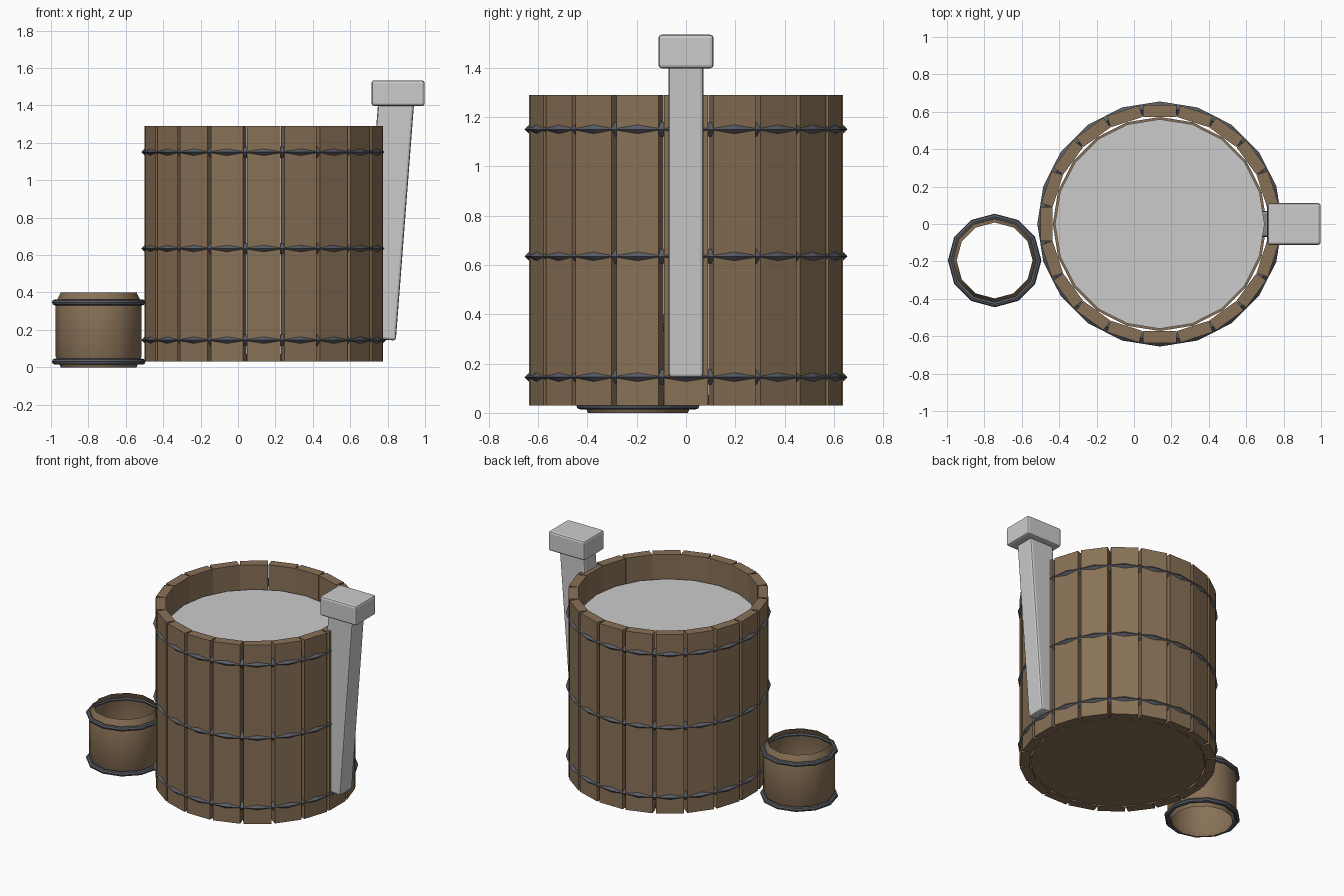
import bpy, bmesh, math
from mathutils import Matrix, Vector

if "Cube" in bpy.data.objects:
    bpy.data.objects.remove(bpy.data.objects["Cube"])

TUB = Vector((0.138, 0, 0))
PAIL = Vector((-0.745, -0.195, 0))
STAVES = 20


def material(name, color):
    m = bpy.data.materials.new(name)
    m.diffuse_color = (*color, 1)
    m.use_nodes = True
    m.node_tree.nodes["Principled BSDF"].inputs["Base Color"].default_value = m.diffuse_color
    return m


wood = material("wood", (0.25, 0.165, 0.095))
iron = material("iron", (0.10, 0.11, 0.13))


def add_object(name, bm, mat=None, smooth=False):
    bmesh.ops.recalc_face_normals(bm, faces=bm.faces)
    me = bpy.data.meshes.new(name)
    bm.to_mesh(me)
    bm.free()
    ob = bpy.data.objects.new(name, me)
    bpy.context.collection.objects.link(ob)
    if mat:
        me.materials.append(mat)
    if smooth:
        bpy.ops.object.select_all(action='DESELECT')
        ob.select_set(True)
        bpy.context.view_layer.objects.active = ob
        bpy.ops.object.shade_smooth_by_angle(angle=math.radians(35))
    return ob


def box(bm, lo, hi, matrix=Matrix()):
    lo, hi = Vector(lo), Vector(hi)
    size = Matrix.Diagonal((*(hi - lo), 1))
    bmesh.ops.create_cube(bm, size=1, matrix=matrix @ Matrix.Translation((lo + hi) / 2) @ size)


def lathe(name, profile, sides, centre, mat, closed=False, smooth=False):
    bm = bmesh.new()
    rings = [[bm.verts.new(centre + Vector((r * math.cos(a), r * math.sin(a), z)))
              for a in (2 * math.pi * i / sides for i in range(sides))] for r, z in profile]
    pairs = list(zip(rings, rings[1:] + rings[:1]))
    for a, b in pairs if closed else pairs[:-1]:
        for i in range(sides):
            j = (i + 1) % sides
            bm.faces.new((a[i], a[j], b[j], b[i]))
    return add_object(name, bm, mat, smooth)


def hoop(name, centre, z, major, minor, sides, section):
    prof = [(major + minor * math.cos(2 * math.pi * k / section),
             z + minor * math.sin(2 * math.pi * k / section)) for k in range(section)]
    return lathe(name, prof, sides, centre, iron, True, section > 4)


# Ring of flat tub staves
bm = bmesh.new()
for i in range(STAVES):
    turn = Matrix.Translation(TUB) @ Matrix.Rotation(2 * math.pi * i / STAVES, 4, 'Z')
    box(bm, (0.573, -0.09, 0.03), (0.637, 0.09, 1.29), turn)
add_object("tub_staves", bm, wood)

# Tub floor
bm = bmesh.new()
bmesh.ops.create_cone(bm, cap_ends=True, segments=STAVES, radius1=0.572, radius2=0.572,
                      depth=0.04, matrix=Matrix.Translation(TUB + Vector((0, 0, 0.052))))
add_object("tub_floor", bm, wood)

# Water surface
bm = bmesh.new()
bmesh.ops.create_circle(bm, cap_ends=True, segments=STAVES, radius=0.56,
                        matrix=Matrix.Translation(TUB + Vector((0, 0, 1.125))))
add_object("water", bm)

# Three iron hoops, sunk into the staves
for i, z in enumerate((0.145, 0.635, 1.15)):
    hoop(f"tub_hoop_{i + 1}", TUB, z, 0.625, 0.03, STAVES, 4)

# Leaning post and its head block
bm = bmesh.new()
lean = Matrix.Translation((0.748, 0, 0.15)) @ Matrix.Rotation(math.radians(4.4), 4, 'Y')
box(bm, (-0.096, -0.07, 0), (0.096, 0.07, 1.28), lean)
post = add_object("post", bm)
bm = bmesh.new()
box(bm, (0.714, -0.112, 1.397), (0.998, 0.112, 1.534))
head = add_object("post_head", bm)
for ob in (post, head):
    bev = ob.modifiers.new("soft_edges", 'BEVEL')
    bev.width = 0.014
    bev.segments = 2

# Small open pail with two hoops
lathe("pail", [(0.203, 0), (0.213, 0.025), (0.23, 0.06), (0.23, 0.335), (0.222, 0.36), (0.203, 0.4)],
      12, PAIL, wood, smooth=True)
for i, z in enumerate((0.03, 0.347)):
    hoop(f"pail_hoop_{i + 1}", PAIL, z, 0.234, 0.016, 12, 8)
